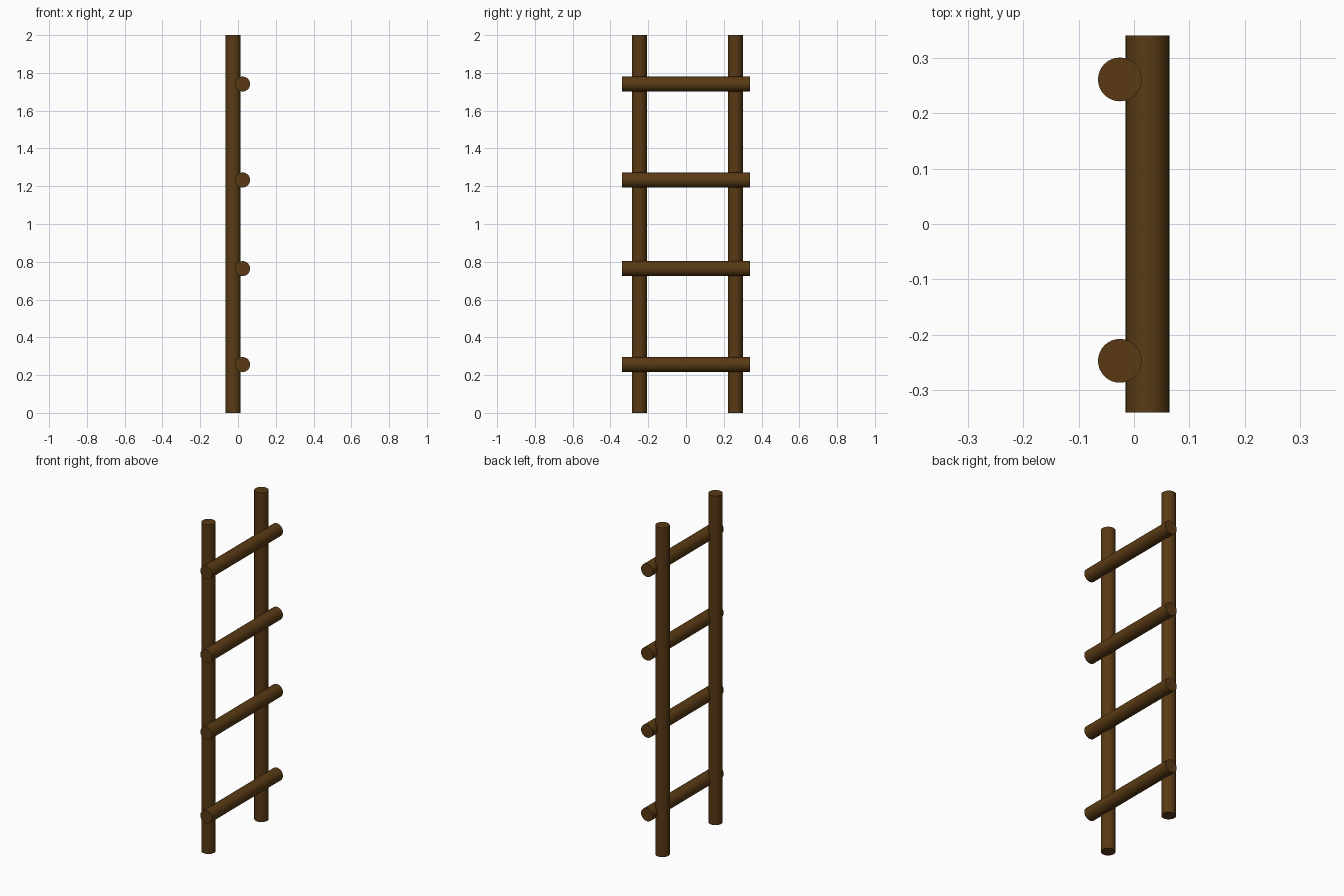
import bpy
from math import pi

if "Cube" in bpy.data.objects:
    bpy.data.objects.remove(bpy.data.objects["Cube"])

RADIUS = 0.0395

# Dark brown wood
wood = bpy.data.materials.new("dark_wood")
wood.diffuse_color = (0.10, 0.042, 0.007, 1.0)
wood.use_nodes = True
wood.node_tree.nodes["Principled BSDF"].inputs["Base Color"].default_value = wood.diffuse_color


def log(name, location, length, rotation=(0, 0, 0)):
    bpy.ops.mesh.primitive_cylinder_add(vertices=32, radius=RADIUS, depth=length,
                                        location=location, rotation=rotation)
    obj = bpy.context.object
    obj.name = name
    obj.data.materials.append(wood)
    bpy.ops.object.shade_smooth_by_angle()
    return obj


# Two upright rails
for name, y in (("rail_near", -0.247), ("rail_far", 0.261)):
    log(name, (-0.0255, y, 1.0), 2.0)

# Four rungs, half sunk into the face of the rails
for i, z in enumerate((0.256, 0.764, 1.233, 1.741)):
    log(f"rung_{i + 1}", (0.0245, 0, z), 0.68, (pi / 2, 0, 0))
